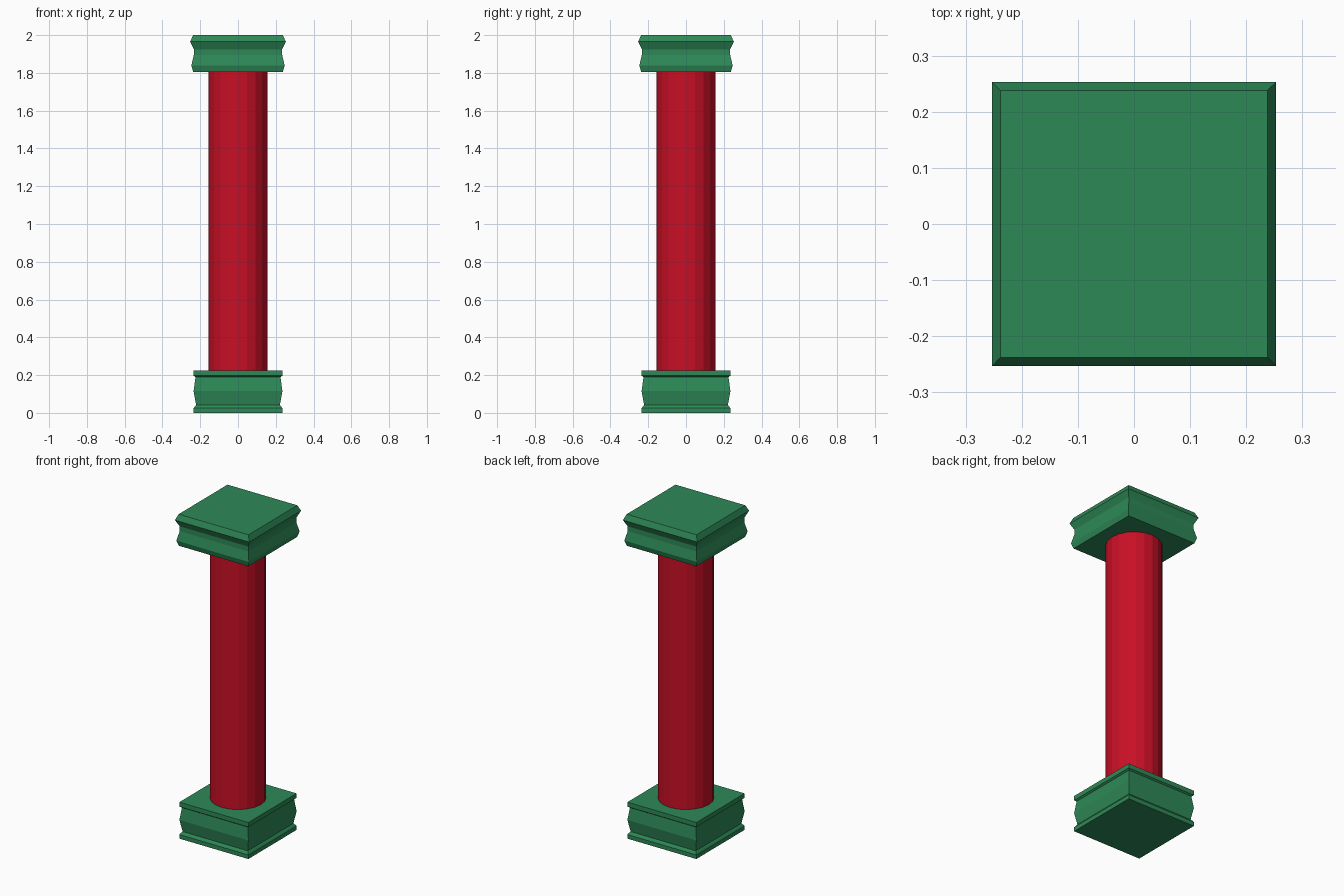
import bpy
import bmesh

default_cube = bpy.data.objects.get("Cube")
if default_cube:
    bpy.data.objects.remove(default_cube, do_unlink=True)


def make_material(name, color):
    mat = bpy.data.materials.new(name)
    mat.use_nodes = True
    mat.diffuse_color = color
    mat.node_tree.nodes["Principled BSDF"].inputs["Base Color"].default_value = color
    return mat


def square_moulding(name, profile, mat):
    """Stack square rings given as (half width, height) and cap both ends."""
    bm = bmesh.new()
    rings = [[bm.verts.new((sx * h, sy * h, z))
              for sx, sy in ((-1, -1), (1, -1), (1, 1), (-1, 1))]
             for h, z in profile]
    for low, high in zip(rings, rings[1:]):
        for i in range(4):
            j = (i + 1) % 4
            bm.faces.new((low[i], low[j], high[j], high[i]))
    bm.faces.new(rings[0][::-1])
    bm.faces.new(rings[-1])
    mesh = bpy.data.meshes.new(name)
    bm.to_mesh(mesh)
    bm.free()
    mesh.materials.append(mat)
    obj = bpy.data.objects.new(name, mesh)
    bpy.context.collection.objects.link(obj)
    return obj


green = make_material("green paint", (0.027, 0.25, 0.095, 1))
red = make_material("red paint", (0.58, 0.005, 0.019, 1))

# Base: plinth lip, bulging middle and top slab
square_moulding("base", [
    (0.235, 0), (0.235, 0.025), (0.228, 0.035), (0.222, 0.042),
    (0.235, 0.115), (0.225, 0.19), (0.235, 0.197), (0.235, 0.225)], green)

# Capital: lower bulge, narrow neck and wide bevelled top
square_moulding("capital", [
    (0.237, 1.805), (0.247, 1.838), (0.234, 1.895),
    (0.234, 1.925), (0.253, 1.965), (0.238, 2.0)], green)

# Faceted round shaft
bottom, top = 0.225, 1.805
bpy.ops.mesh.primitive_cylinder_add(vertices=20, radius=0.157, depth=top - bottom,
                                    location=(0, 0, (bottom + top) / 2))
shaft = bpy.context.object
shaft.name = "shaft"
shaft.data.materials.append(red)
